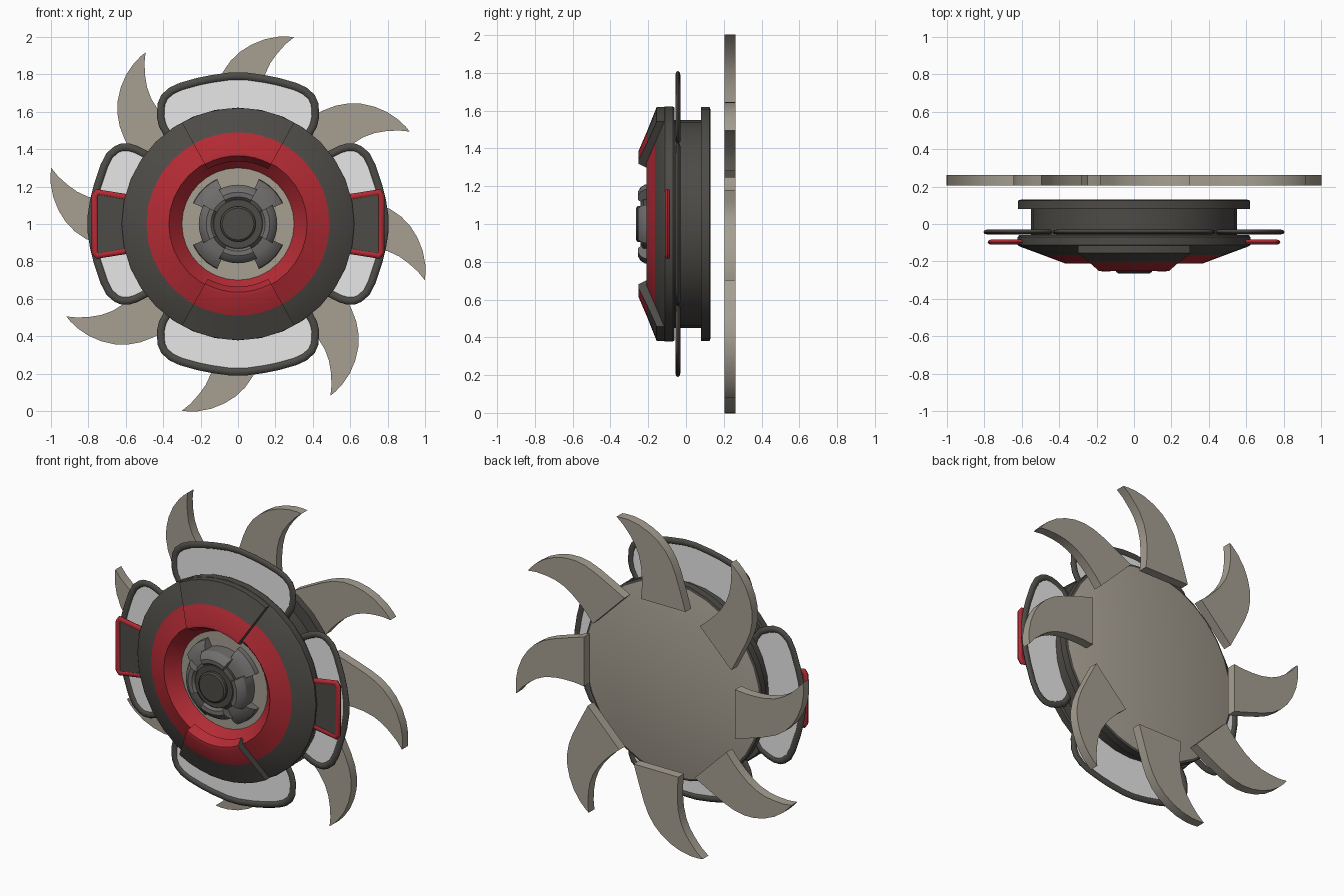
import bpy, bmesh, math
from math import sin, cos, radians, tau

if "Cube" in bpy.data.objects:
    bpy.data.objects.remove(bpy.data.objects["Cube"])


def material(name, r, g, b):
    m = bpy.data.materials.new(name)
    m.diffuse_color = (r, g, b, 1)
    m.use_nodes = True
    m.node_tree.nodes["Principled BSDF"].inputs["Base Color"].default_value = m.diffuse_color
    return m


DARK = material("dark_grey", .075, .070, .062)
RED = material("red", .45, .024, .035)
TAN = material("bone_tan", .38, .345, .285)
GREY = material("mid_grey", .16, .155, .152)
WHITE = material("panel_white", .80, .80, .80)


def finish(name, bm, mats, smooth=30):
    bmesh.ops.remove_doubles(bm, verts=bm.verts, dist=1e-5)
    bmesh.ops.recalc_face_normals(bm, faces=bm.faces)
    me = bpy.data.meshes.new(name)
    bm.to_mesh(me)
    bm.free()
    for m in mats:
        me.materials.append(m)
    ob = bpy.data.objects.new(name, me)
    bpy.context.collection.objects.link(ob)
    bpy.ops.object.select_all(action='DESELECT')
    ob.select_set(True)
    bpy.context.view_layer.objects.active = ob
    bpy.ops.object.shade_smooth_by_angle(angle=radians(smooth))
    return ob


def revolve(name, prof, mats, mid=None, half=180, n=32):
    """Turn a closed (radius, y) profile about the disc axis; mats = one per segment.
    With mid given, only the sector mid +- half degrees (0 = up) is made."""
    full = mid is None
    start = 0 if full else radians(mid - half)
    span = tau if full else radians(2 * half)
    slots = list(dict.fromkeys(mats))
    bm = bmesh.new()
    rings = []
    for i in range(n if full else n + 1):
        a = start + span * i / n
        rings.append([bm.verts.new((r * sin(a), y, 1 + r * cos(a))) for r, y in prof])
    k = len(prof)
    for i in range(n):
        a, b = rings[i], rings[(i + 1) % len(rings)]
        for j in range(k):
            j2 = (j + 1) % k
            if prof[j][0] == 0 and prof[j2][0] == 0:
                continue
            f = bm.faces.new((a[j], a[j2], b[j2], b[j]))
            f.material_index = slots.index(mats[j % len(mats)])
    if not full:
        for ring in (rings[0], rings[-1]):
            bm.faces.new(ring)
    bmesh.ops.dissolve_degenerate(bm, dist=1e-6, edges=bm.edges)
    return finish(name, bm, slots)


def plate(name, pts, y0, y1, mat):
    """Extrude an (x, z) outline, measured from the disc centre, from y0 to y1."""
    bm = bmesh.new()
    f = bm.faces.new([bm.verts.new((x, y0, 1 + z)) for x, z in pts])
    ext = bmesh.ops.extrude_face_region(bm, geom=[f])['geom']
    bmesh.ops.translate(bm, vec=(0, y1 - y0, 0),
                        verts=[v for v in ext if isinstance(v, bmesh.types.BMVert)])
    return finish(name, bm, [mat])


def tube(name, pts, y, rad, flat, mat):
    """Closed rounded bar following an outline, flattened along y."""
    cu = bpy.data.curves.new(name, 'CURVE')
    cu.dimensions = '3D'
    cu.bevel_depth = rad
    cu.bevel_resolution = 2
    sp = cu.splines.new('POLY')
    sp.points.add(len(pts) - 1)
    for p, (x, z) in zip(sp.points, pts):
        p.co = (x, 0, z, 1)
    sp.use_cyclic_u = True
    tmp = bpy.data.objects.new(name + "_path", cu)
    bpy.context.collection.objects.link(tmp)
    bm = bmesh.new()
    me = bpy.data.meshes.new_from_object(
        tmp.evaluated_get(bpy.context.evaluated_depsgraph_get()))
    bm.from_mesh(me)
    bpy.data.objects.remove(tmp)
    bpy.data.meshes.remove(me)
    for v in bm.verts:
        v.co = (v.co.x, y + v.co.y * flat, 1 + v.co.z)
    for f in bm.faces:
        f.material_index = 0
    return finish(name, bm, [mat], 50)


def turn(pts, deg):
    c, s = cos(radians(deg)), sin(radians(deg))
    return [(x * c - z * s, x * s + z * c) for x, z in pts]


def soften(pts, t=.22):
    out = []
    for i, (x, z) in enumerate(pts):
        for qx, qz in (pts[i - 1], pts[(i + 1) % len(pts)]):
            out.append((x + (qx - x) * t, z + (qz - z) * t))
    return out


# Main body: back cap, rear flange, drum, front flange, cone and sunken face
body = [(0, .13), (.605, .13), (.62, .125), (.62, .08), (.55, .08), (.55, -.06),
        (.615, -.06), (.622, -.07), (.622, -.112), (.612, -.12), (.49, -.165),
        (.37, -.21), (.30, -.135), (0, -.135)]
revolve("body", body, [TAN] + [DARK] * 9 + [RED, RED, TAN, TAN])

# Raised cone segments, top and bottom
raised = [(.62, -.115), (.62, -.155), (.49, -.207), (.385, -.252), (.365, -.252),
          (.335, -.20), (.37, -.18), (.49, -.15)]
for label, ang in (("top", 0), ("bottom", 180)):
    revolve(label + "_raised_segment", raised,
            [DARK, DARK, RED, RED, RED, RED, DARK, DARK], ang, 29, 8)

# Hub: core, cap, four high lugs and four low diagonal lugs
revolve("hub_core", [(0, -.13), (.15, -.13), (.15, -.225), (.13, -.24), (0, -.24)], [DARK])
revolve("hub_cap", [(0, -.23), (.095, -.23), (.095, -.256), (.085, -.264), (0, -.264)], [DARK])
high = [(.13, -.13), (.13, -.235), (.145, -.253), (.17, -.255), (.195, -.24),
        (.21, -.215), (.21, -.13)]
low = [(.14, -.13), (.14, -.21), (.19, -.205), (.235, -.19), (.262, -.165), (.265, -.13)]
for i in range(4):
    revolve(f"hub_lug_{i + 1}", high, [GREY], 90 * i, 29, 8)
    revolve(f"hub_diagonal_lug_{i + 1}", low, [GREY], 90 * i + 45, 20, 6)

# Four framed side wings with pale panels
tall = [(0, .795), (.18, .77), (.34, .725), (.408, .665), (.415, .55), (.36, .45), (.20, .42)]
wide = [(0, .79), (.16, .765), (.355, .70), (.41, .635), (.41, .57), (.36, .47), (.20, .42)]
for i, label in enumerate(("top", "left", "bottom", "right")):
    half = wide if i % 2 else tall
    outline = half + [(-x, z) for x, z in half[:0:-1]]
    outline = turn(soften(outline), 90 * i)
    tube(label + "_wing_frame", outline, -.043, .021, .62, DARK)
    plate(label + "_wing_panel", outline, -.046, -.038, WHITE)

# Red side brackets with dark inserts
for label, s in (("left", -1), ("right", 1)):
    pts = [(.56 * s, .138), (.765 * s, .172), (.765 * s, -.172), (.56 * s, -.138)]
    pts = soften(pts, .06)
    tube(label + "_bracket_frame", pts, -.097, .018, .75, RED)
    plate(label + "_bracket_insert", pts, -.103, -.091, DARK)

# Eight curved claws floating behind the body
claw = [(.245, .50), (.35, .555), (.45, .605), (.52, .632), (.59, .645), (.66, .643),
        (.73, .627), (.80, .597), (.86, .556), (.897, .52), (.918, .494),
        (.86, .50), (.79, .496), (.73, .486), (.67, .464), (.61, .427),
        (.56, .385), (.51, .335), (.465, .28)]
for i in range(8):
    plate(f"claw_{i + 1}", turn(claw, 45 * i), .205, .263, TAN)
